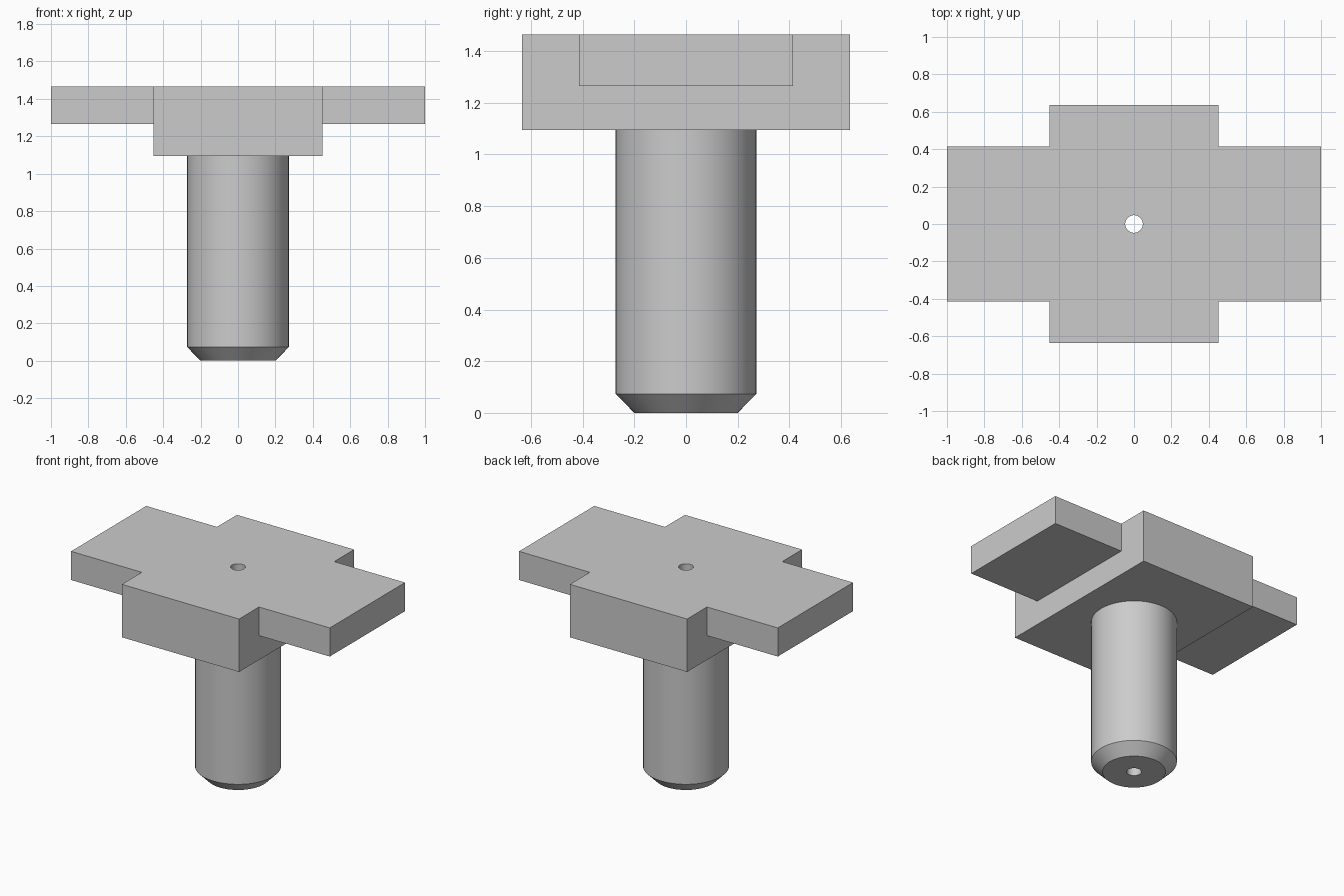
import bpy, bmesh, math
from mathutils import Vector, Matrix

cube = bpy.data.objects.get("Cube")
if cube:
    bpy.data.objects.remove(cube, do_unlink=True)

HEAD_X, HEAD_Y = 0.453, 0.635
WING_X, WING_Y = 1.0, 0.415
HEAD_LOW, WING_LOW, TOP = 1.095, 1.265, 1.465
SHAFT_R, TIP_R, CHAMFER = 0.272, 0.2, 0.073
BORE_R, SEGMENTS = 0.047, 64

grey = bpy.data.materials.new("plain_grey")
grey.use_nodes = True
GREY = (0.6, 0.6, 0.6, 1)
grey.diffuse_color = GREY
grey.node_tree.nodes["Principled BSDF"].inputs["Base Color"].default_value = GREY


def make_object(name, bm):
    bmesh.ops.recalc_face_normals(bm, faces=bm.faces[:])
    mesh = bpy.data.meshes.new(name)
    bm.to_mesh(mesh)
    bm.free()
    obj = bpy.data.objects.new(name, mesh)
    bpy.context.collection.objects.link(obj)
    mesh.materials.append(grey)
    return obj


def smooth(obj):
    bpy.ops.object.select_all(action='DESELECT')
    obj.select_set(True)
    bpy.context.view_layer.objects.active = obj
    bpy.ops.object.shade_smooth_by_angle(angle=math.radians(30))


# Head: a block with a shallow wing extruded from each side
bm = bmesh.new()
size = (2 * HEAD_X, 2 * HEAD_Y, TOP - HEAD_LOW)
bmesh.ops.create_cube(bm, size=1, matrix=Matrix.Translation((0, 0, (TOP + HEAD_LOW) / 2))
                      @ Matrix.Diagonal((*size, 1)))
for point, normal in (((0, -WING_Y, 0), (0, 1, 0)), ((0, WING_Y, 0), (0, 1, 0)),
                      ((0, 0, WING_LOW), (0, 0, 1))):
    bmesh.ops.bisect_plane(bm, geom=bm.verts[:] + bm.edges[:] + bm.faces[:],
                           plane_co=point, plane_no=normal)
bm.normal_update()
for side in (-1, 1):
    root = [f for f in bm.faces if f.normal.x * side > 0.9
            and abs(f.calc_center_median().y) < WING_Y
            and f.calc_center_median().z > WING_LOW]
    result = bmesh.ops.extrude_face_region(bm, geom=root)
    bmesh.ops.delete(bm, geom=[f for f in root if f.is_valid], context='FACES_ONLY')
    for v in result["geom"]:
        if isinstance(v, bmesh.types.BMVert):
            v.co.x = side * WING_X
bmesh.ops.recalc_face_normals(bm, faces=bm.faces[:])
bmesh.ops.dissolve_limit(bm, angle_limit=0.01, verts=bm.verts[:], edges=bm.edges[:])
head = make_object("head_plate", bm)

# Bore through the head
bm = bmesh.new()
bmesh.ops.create_cone(bm, cap_ends=True, segments=SEGMENTS, radius1=BORE_R, radius2=BORE_R,
                      depth=1, matrix=Matrix.Translation((0, 0, TOP - 0.2)))
cutter = make_object("bore_cutter", bm)
cutter.hide_render = True
cutter.hide_viewport = True
cut = head.modifiers.new("bore", 'BOOLEAN')
cut.operation, cut.solver, cut.object = 'DIFFERENCE', 'EXACT', cutter
bpy.context.view_layer.update()
drilled = bpy.data.meshes.new_from_object(head.evaluated_get(bpy.context.evaluated_depsgraph_get()))
head.modifiers.clear()
head.data = drilled
bpy.data.objects.remove(cutter, do_unlink=True)
smooth(head)

# Shaft: a lathed tube with a chamfered tip
profile = [(BORE_R, HEAD_LOW), (BORE_R, 0), (TIP_R, 0), (SHAFT_R, CHAMFER), (SHAFT_R, HEAD_LOW)]
bm = bmesh.new()
verts = [bm.verts.new(Vector((r, 0, z))) for r, z in profile]
edges = [bm.edges.new(pair) for pair in zip(verts, verts[1:])]
bmesh.ops.spin(bm, geom=verts + edges, cent=(0, 0, 0), axis=(0, 0, 1),
               angle=math.tau, steps=SEGMENTS, use_merge=True)
bmesh.ops.remove_doubles(bm, verts=bm.verts[:], dist=0.0001)
bmesh.ops.recalc_face_normals(bm, faces=bm.faces[:])
smooth(make_object("shaft", bm))
